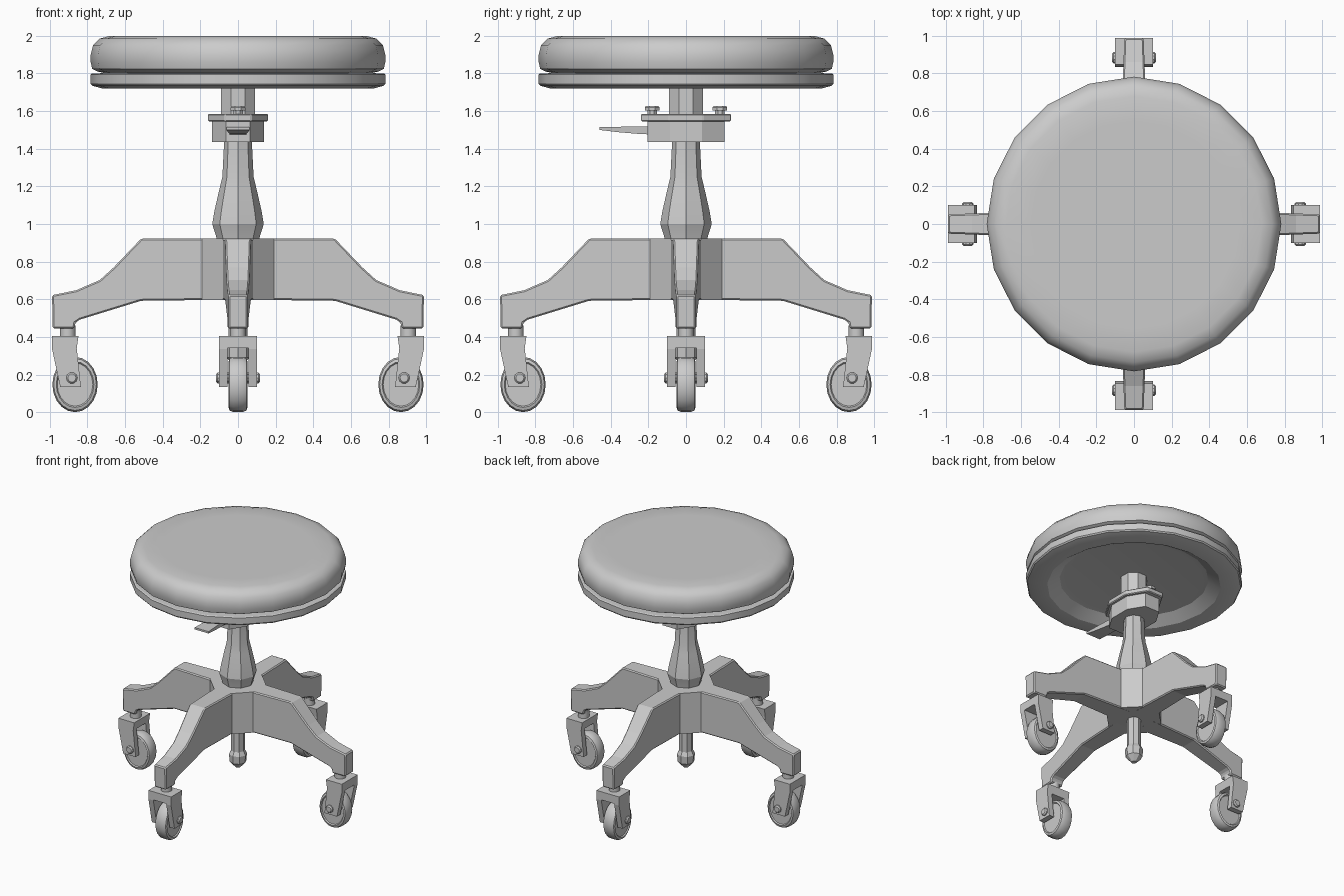
import bpy, bmesh, math
from mathutils import Matrix, Vector

if "Cube" in bpy.data.objects:
    bpy.data.objects.remove(bpy.data.objects["Cube"])


def finish(bm, name, mat=None, smooth=None, bevel=0):
    bmesh.ops.remove_doubles(bm, verts=bm.verts, dist=1e-5)
    bmesh.ops.recalc_face_normals(bm, faces=bm.faces)
    if bevel:
        bm.normal_update()
        edges = [e for e in bm.edges if len(e.link_faces) == 2 and e.calc_face_angle() > 0.5]
        bmesh.ops.bevel(bm, geom=edges, offset=bevel, segments=1, affect='EDGES')
    if mat:
        bm.transform(mat)
    mesh = bpy.data.meshes.new(name)
    bm.to_mesh(mesh)
    bm.free()
    ob = bpy.data.objects.new(name, mesh)
    bpy.context.collection.objects.link(ob)
    if smooth:
        bpy.ops.object.select_all(action='DESELECT')
        bpy.context.view_layer.objects.active = ob
        ob.select_set(True)
        bpy.ops.object.shade_smooth_by_angle(angle=math.radians(smooth))
    return ob


def lathe(name, profile, sides, mat=None, smooth=None, phase=0.0):
    """Revolve (radius, z) points; the open ends are capped."""
    bm = bmesh.new()
    rings = []
    for r, z in profile:
        rings.append([bm.verts.new((r * math.cos(2 * math.pi * (i + phase) / sides),
                                    r * math.sin(2 * math.pi * (i + phase) / sides), z))
                      for i in range(sides)])
    for a, b in zip(rings, rings[1:]):
        for i in range(sides):
            j = (i + 1) % sides
            bm.faces.new((a[i], a[j], b[j], b[i]))
    bm.faces.new(rings[0])
    bm.faces.new(rings[-1])
    return finish(bm, name, mat, smooth)


def slab(name, profile, near, far, mat=None, bevel=0):
    """Extrude an (r, z) outline along y between near(r) and far(r)."""
    bm = bmesh.new()
    a = [bm.verts.new((r, near(r), z)) for r, z in profile]
    b = [bm.verts.new((r, far(r), z)) for r, z in profile]
    bm.faces.new(a)
    bm.faces.new(b)
    for i in range(len(a)):
        j = (i + 1) % len(a)
        bm.faces.new((a[i], a[j], b[j], b[i]))
    return finish(bm, name, mat, bevel=bevel)


def plate(name, outline, z0, z1, bevel=0):
    """Vertical prism from an (x, y) outline."""
    bm = bmesh.new()
    face = bm.faces.new([bm.verts.new((x, y, z0)) for x, y in outline])
    ext = bmesh.ops.extrude_face_region(bm, geom=[face])
    top = [v for v in ext['geom'] if isinstance(v, bmesh.types.BMVert)]
    bmesh.ops.translate(bm, verts=top, vec=(0, 0, z1 - z0))
    return finish(bm, name, bevel=bevel)


def octagon(a, b, c, d):
    return [(a, b), (c, d), (-c, d), (-a, b), (-a, -b), (-c, -d), (c, -d), (a, -b)]


# Seat: padded cushion and the recessed ring below it
lathe("seat_cushion", [(0.70, 1.80), (0.745, 1.81), (0.775, 1.825), (0.783, 1.86), (0.783, 1.90),
                       (0.77, 1.95), (0.735, 1.985), (0.68, 2.0), (0.55, 2.0)], 20, smooth=50)
lathe("seat_ring", [(0.50, 1.78), (0.54, 1.775), (0.63, 1.72), (0.72, 1.72), (0.775, 1.735),
                    (0.783, 1.745), (0.783, 1.795), (0.775, 1.80), (0.60, 1.805)], 20, smooth=20)

# Column: upper shaft, turned sleeve and the rod below the base
lathe("upper_shaft", [(0.098, 1.50), (0.098, 1.785)], 8, phase=0.5)
lathe("column_sleeve", [(0.11, 0.90), (0.115, 0.93), (0.137, 1.0), (0.125, 1.07), (0.10, 1.18),
                        (0.083, 1.25), (0.073, 1.45)], 8, smooth=20)
lathe("lower_rod", [(0.02, 0.245), (0.062, 0.29), (0.066, 0.35), (0.05, 0.38), (0.05, 0.65)], 8)

# Height adjuster: housing, flange, bolts and lever
plate("adjuster_housing", octagon(0.138, 0.085, 0.065, 0.205), 1.435, 1.55)
plate("adjuster_flange", octagon(0.16, 0.09, 0.07, 0.24), 1.545, 1.585, bevel=0.006)
for side, y in (("front", -0.18), ("back", 0.18)):
    lathe(side + "_bolt", [(0.028, 1.57), (0.028, 1.602), (0.042, 1.602), (0.042, 1.62), (0.037, 1.626)],
          8, Matrix.Translation((0, y, 0)), phase=0.5)
lever_half = lambda r: 0.045 + max(0, r - 0.25) * 0.08
slab("height_lever", [(0.15, 1.475), (0.24, 1.478), (0.36, 1.488), (0.46, 1.50), (0.46, 1.515), (0.15, 1.52)],
     lambda r: -lever_half(r), lever_half, Matrix.Rotation(-math.pi / 2, 4, 'Z'))

# Base hub with angled faces between the legs
plate("base_hub", octagon(0.19, 0.08, 0.08, 0.19), 0.597, 0.922)

LEG = [(0.10, 0.597), (0.515, 0.592), (0.84, 0.492), (0.865, 0.475), (0.87, 0.445), (0.985, 0.445),
       (0.988, 0.622), (0.86, 0.648), (0.735, 0.702), (0.66, 0.77), (0.515, 0.922), (0.10, 0.922)]
FORK = [(0.848, 0.405), (0.988, 0.405), (0.988, 0.335), (0.945, 0.135), (0.835, 0.135), (0.857, 0.34)]
CAP = [(0.848, 0.405), (0.988, 0.405), (0.988, 0.34), (0.857, 0.34)]
leg_half = lambda r: 0.08 - (r - 0.19) * 0.036
on_side = Matrix.Rotation(math.pi / 2, 4, 'X')

# Four legs, each with a swivel caster
for k, tag in enumerate(("right", "back", "left", "front")):
    turn = Matrix.Rotation(k * math.pi / 2, 4, 'Z')
    slab(tag + "_leg", LEG, lambda r: -leg_half(r), leg_half, turn, bevel=0.008)
    lathe(tag + "_caster_stem", [(0.042, 0.39), (0.042, 0.46)], 10,
          turn @ Matrix.Translation((0.905, 0, 0)), smooth=40)
    for s, part in ((1, "a"), (-1, "b")):
        slab(tag + "_fork_arm_" + part, FORK, lambda r: 0.057 * s, lambda r: 0.10 * s, turn)
    slab(tag + "_fork_top", CAP, lambda r: -0.06, lambda r: 0.06, turn)
    # Wheel is slightly taller than it is long
    wheel = turn @ Matrix.Translation((0.866, 0, 0.147)) @ Matrix.Diagonal((0.82, 1, 1, 1)) @ on_side
    lathe(tag + "_wheel", [(0.115, -0.042), (0.122, -0.05), (0.138, -0.045), (0.147, -0.025),
                           (0.147, 0.025), (0.138, 0.045), (0.122, 0.05), (0.115, 0.042)],
          20, wheel, smooth=40)
    lathe(tag + "_axle", [(0.022, -0.117), (0.03, -0.108), (0.03, 0.108), (0.022, 0.117)], 10,
          turn @ Matrix.Translation((0.883, 0, 0.182)) @ on_side, smooth=30)
